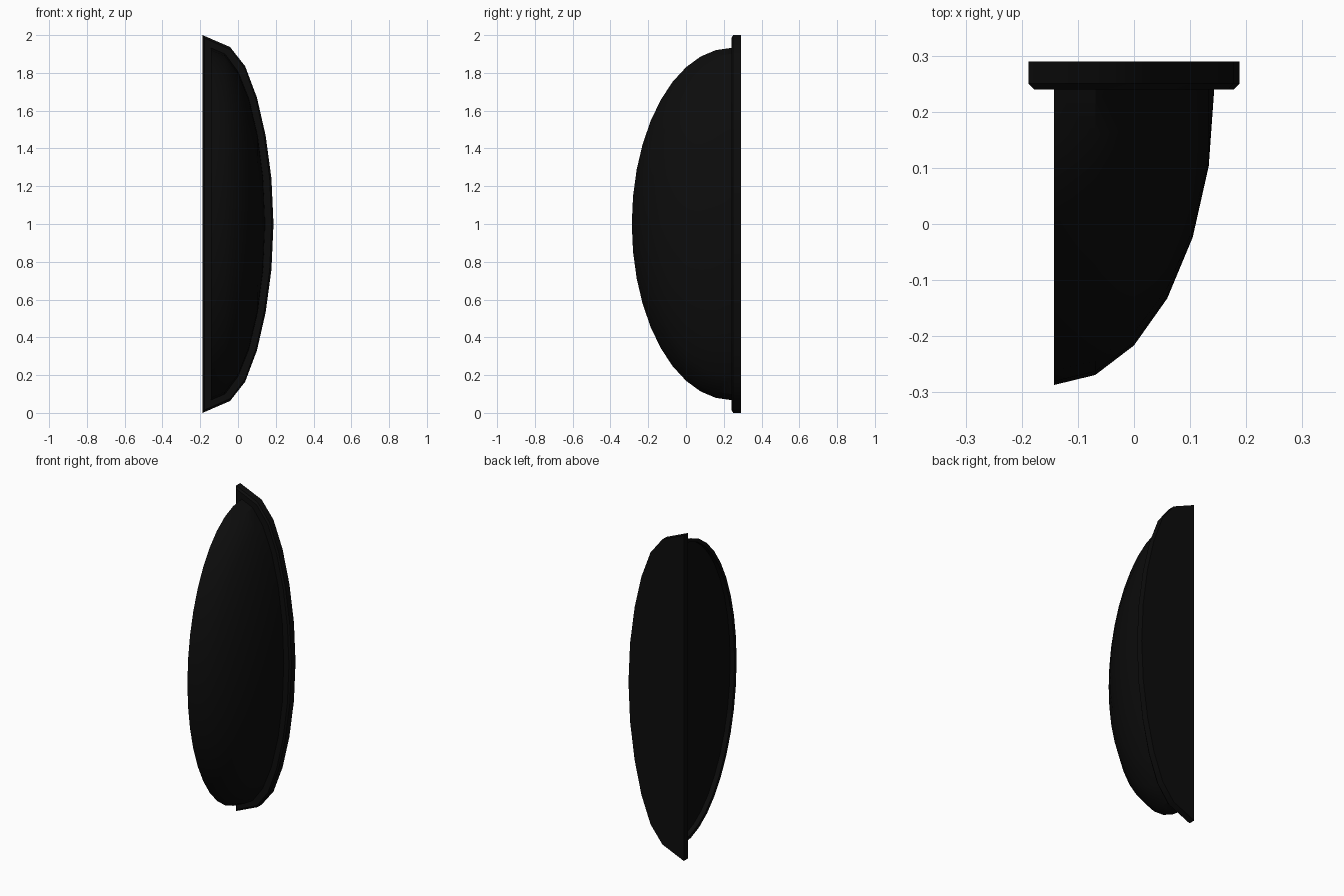
import bpy, bmesh, math

if "Cube" in bpy.data.objects:
    bpy.data.objects.remove(bpy.data.objects["Cube"])

black = bpy.data.materials.new("near_black")
black.diffuse_color = (0.0037, 0.0037, 0.0037, 1)
black.use_nodes = True
black.node_tree.nodes["Principled BSDF"].inputs["Base Color"].default_value = black.diffuse_color


def finish(bm, name):
    bmesh.ops.recalc_face_normals(bm, faces=bm.faces)
    me = bpy.data.meshes.new(name)
    bm.to_mesh(me)
    bm.free()
    ob = bpy.data.objects.new(name, me)
    bpy.context.collection.objects.link(ob)
    me.materials.append(black)
    bpy.context.view_layer.objects.active = ob
    bpy.ops.object.select_all(action='DESELECT')
    ob.select_set(True)
    bpy.ops.object.shade_smooth_by_angle(angle=math.radians(30))
    return ob


# housing: quarter ellipsoid, pole towards +x, flat side towards -x
bm = bmesh.new()
rings = []
for i in range(6):
    a = math.radians(15 * i)
    r, x = math.cos(a), -0.143 + 0.286 * math.sin(a)
    rings.append([bm.verts.new((x,
                                0.24 - 0.527 * r * math.sin(math.radians(9 * j)),
                                1 + 0.932 * r * math.cos(math.radians(9 * j))))
                  for j in range(21)])
pole = bm.verts.new((0.143, 0.24, 1))
for p, q in zip(rings, rings[1:]):
    for j in range(20):
        bm.faces.new((p[j], p[j + 1], q[j + 1], q[j]))
for j in range(20):
    bm.faces.new((rings[-1][j], rings[-1][j + 1], pole))
side = bm.faces.new(rings[0])
bm.faces.new([r[0] for r in rings] + [pole] + [r[-1] for r in reversed(rings)])
bmesh.ops.recalc_face_normals(bm, faces=bm.faces)
# shallow recess in the flat side
bmesh.ops.inset_region(bm, faces=[side], thickness=0.02, use_even_offset=True)
inner = bmesh.ops.extrude_discrete_faces(bm, faces=[side])["faces"]
bmesh.ops.translate(bm, vec=(0.03, 0, 0), verts=list({v for f in inner for v in f.verts}))
finish(bm, "housing")

# back plate: half-oval outline with a chamfered front edge
half = [(-0.188, 1.0), (-0.042, 0.937), (0.038, 0.835), (0.10, 0.67),
        (0.146, 0.47), (0.177, 0.242)]
outline = half + [(0.188, 0)] + [(x, -z) for x, z in reversed(half)]
bm = bmesh.new()
layers = []
for y, sx, sz in ((0.24, 0.948, 0.985), (0.25, 1, 1), (0.29, 1, 1)):
    layers.append([bm.verts.new((x * sx, y, 1 + z * sz)) for x, z in outline])
n = len(outline)
for p, q in zip(layers, layers[1:]):
    for j in range(n):
        k = (j + 1) % n
        bm.faces.new((p[j], p[k], q[k], q[j]))
bm.faces.new(layers[0])
bm.faces.new(layers[-1])
finish(bm, "back_plate")
